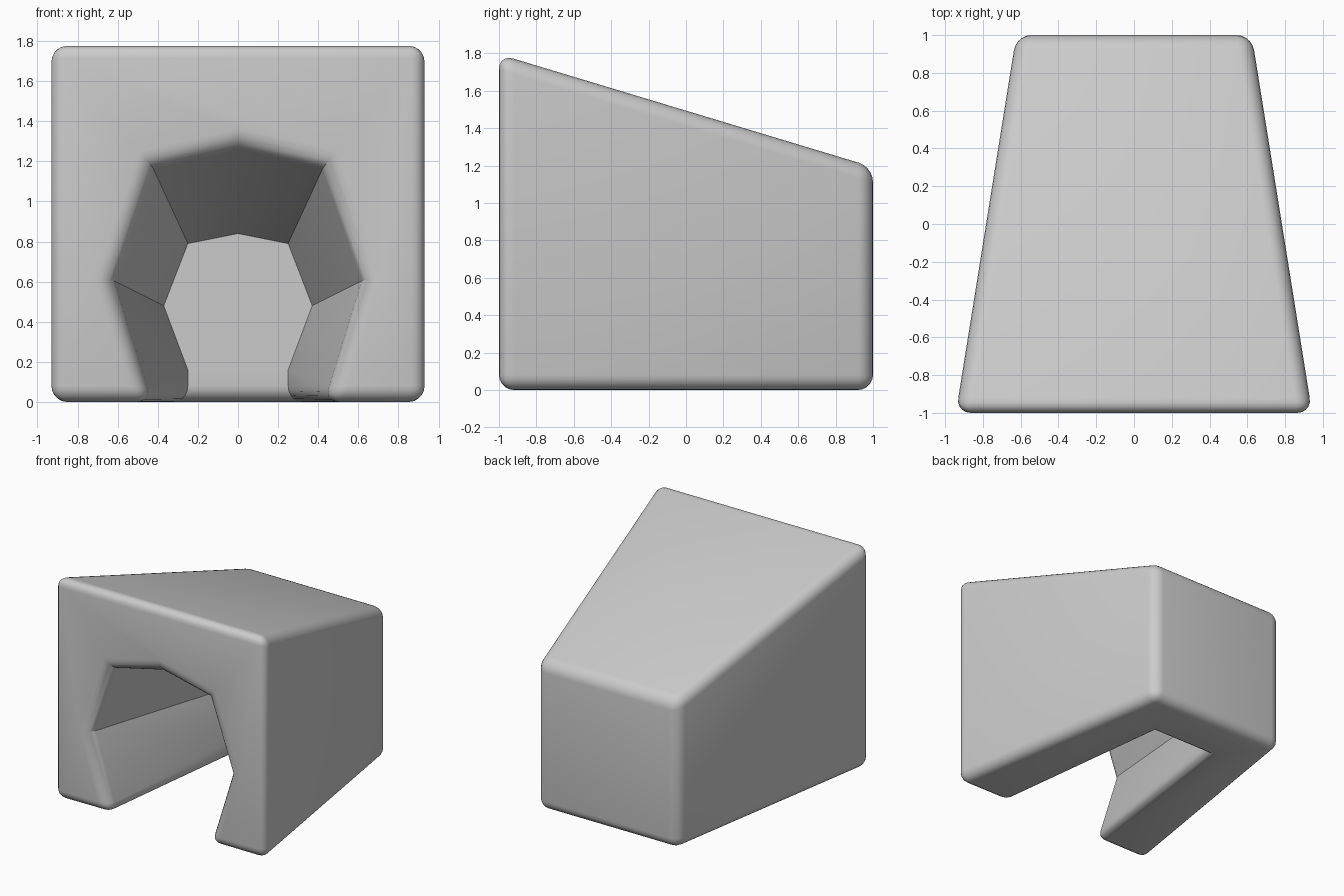
import bpy, bmesh, math

if "Cube" in bpy.data.objects:
    bpy.data.objects.remove(bpy.data.objects["Cube"])

BEVEL = 0.08


def mirrored(half):
    """Full arch profile, from right foot over the top to left foot."""
    return half + [(-x, z) for x, z in reversed(half) if x > 0]


bm = bmesh.new()


def ring(points, y):
    return [bm.verts.new((x, y, z)) for x, z in points]


# Outer wedge corners and tapered arch cavity
front = ring([(0.943, 0), (0.943, 1.795), (-0.943, 1.795), (-0.943, 0)], -1)
back = ring([(0.623, 0), (0.623, 1.192), (-0.623, 1.192), (-0.623, 0)], 1)
mouth = ring(mirrored([(0.44, 0), (0.63, 0.61), (0.43, 1.18), (0, 1.28)]), -1)
inner = ring(mirrored([(0.25, 0), (0.25, 0.16), (0.37, 0.48), (0.25, 0.79), (0, 0.84)]), 0.55)

# Outside faces
for i in range(3):
    bm.faces.new([front[i], front[i + 1], back[i + 1], back[i]])
bm.faces.new(back)
bm.faces.new(front + mouth[::-1])
bm.faces.new([front[0], mouth[0], inner[0], inner[-1], mouth[-1], front[3], back[3], back[0]])

# Cavity walls and end wall
arch = inner[1:-1]
for i in range(len(mouth) - 1):
    bm.faces.new([mouth[i], mouth[i + 1], arch[i + 1], arch[i]])
bm.faces.new([mouth[0], inner[0], inner[1]])
bm.faces.new([mouth[-1], inner[-1], inner[-2]])
bm.faces.new(inner)
bmesh.ops.recalc_face_normals(bm, faces=bm.faces[:])

# Round only the outward edges; creases inside the cavity stay sharp
edges = [e for e in bm.edges if e.calc_face_angle_signed() > math.radians(30)]
bmesh.ops.bevel(bm, geom=edges, offset=BEVEL, offset_type='OFFSET', segments=5,
                profile=0.5, affect='EDGES', clamp_overlap=False)

mesh = bpy.data.meshes.new("hollow_wedge_block")
bm.to_mesh(mesh)
bm.free()
block = bpy.data.objects.new("hollow_wedge_block", mesh)
bpy.context.collection.objects.link(block)
bpy.context.view_layer.objects.active = block
block.select_set(True)
bpy.ops.object.shade_smooth_by_angle(angle=math.radians(25))
